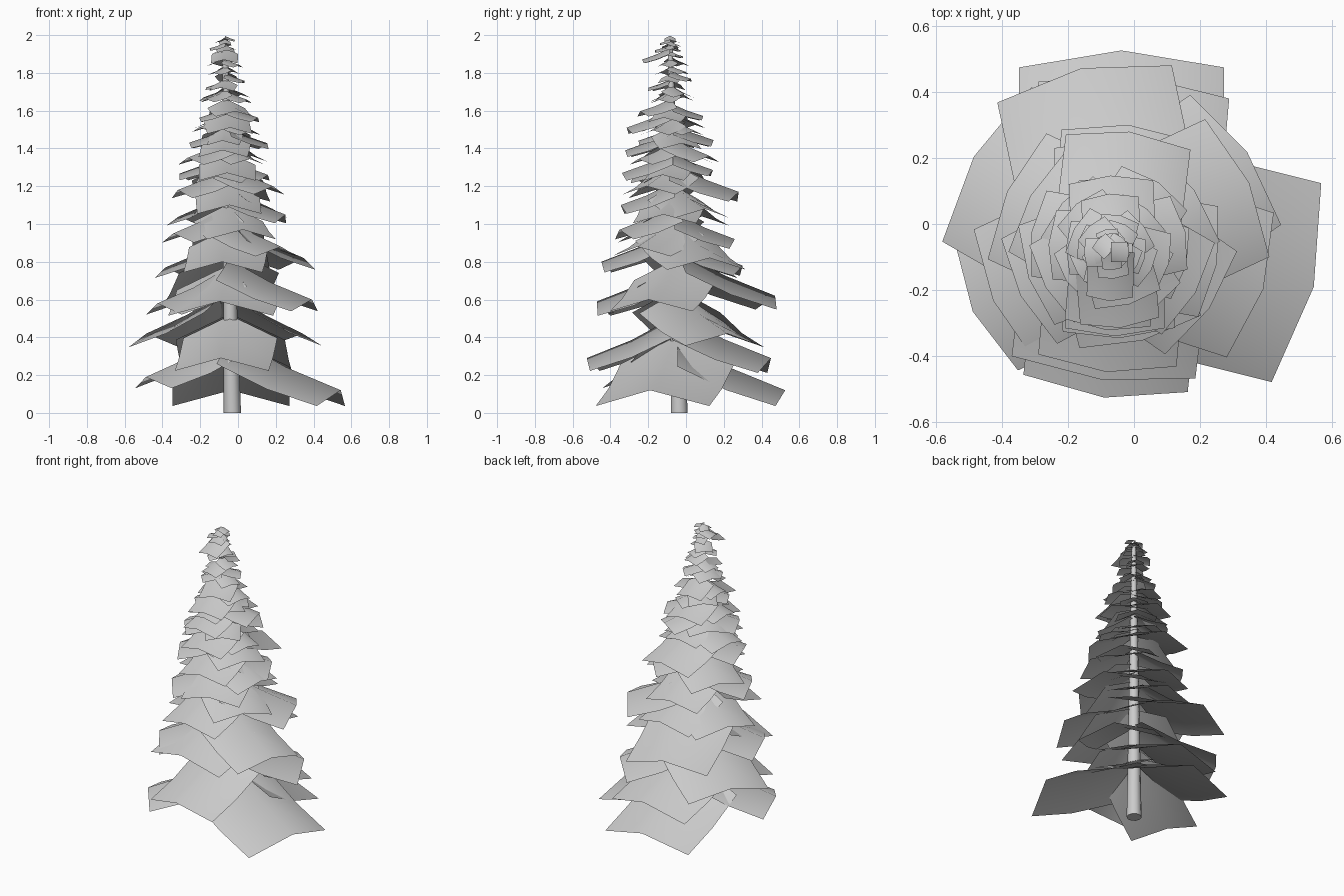
import bpy, bmesh, math, random
from mathutils import Vector

cube = bpy.data.objects.get("Cube")
if cube:
    bpy.data.objects.remove(cube)
random.seed(4)

grey = bpy.data.materials.new("plain grey")
grey.use_nodes = True
grey.diffuse_color = (0.6, 0.6, 0.6, 1)
grey.node_tree.nodes["Principled BSDF"].inputs["Base Color"].default_value = (0.6, 0.6, 0.6, 1)


def axis(z):
    """Centre of the slightly leaning trunk at a height."""
    return Vector((-0.03 - 0.02 * z, -0.035 - 0.025 * z, z))


def add_object(name, bm):
    mesh = bpy.data.meshes.new(name)
    bm.to_mesh(mesh)
    bm.free()
    mesh.materials.append(grey)
    mesh.shade_smooth()
    obj = bpy.data.objects.new(name, mesh)
    bpy.context.collection.objects.link(obj)
    return obj


def add_bough(bm, azimuth, length, tip_z, half_width, slope):
    """Roof-shaped sheet drooping outward, steeper and more folded at the trunk."""
    a = math.radians(azimuth)
    out = Vector((math.cos(a), math.sin(a), 0))
    side = Vector((-out.y, out.x, 0))
    root_z = tip_z + slope * length
    base = axis(root_z)
    rows = []
    for t in (0, 0.5, 1):
        drop = slope * length * (1.3 * t - 0.3 * t * t)
        row = []
        for s in (-1, 0, 1):
            edge = abs(s)
            p = base + out * (length * (t - 0.09 * edge * t)) + side * (s * half_width)
            p.z = root_z - drop - edge * half_width * (0.48 - 0.21 * t)
            row.append(bm.verts.new(p))
        rows.append(row)
    for low, high in zip(rows, rows[1:]):
        for i in range(2):
            bm.faces.new((low[i], high[i], high[i + 1], low[i + 1]))


# Trunk: tapered rings along the leaning axis
bm = bmesh.new()
sides, rings = 10, []
for k in range(7):
    z = 1.95 * k / 6
    r = 0.046 * (1 - 0.7 * k / 6)
    rings.append([bm.verts.new(axis(z) + Vector((r * math.cos(math.tau * i / sides),
                                                 r * math.sin(math.tau * i / sides), 0)))
                  for i in range(sides)])
for low, high in zip(rings, rings[1:]):
    for i in range(sides):
        j = (i + 1) % sides
        bm.faces.new((low[i], low[j], high[j], high[i]))
bm.faces.new(rings[0][::-1])
bm.faces.new(rings[-1])
trunk = add_object("trunk", bm)
bpy.context.view_layer.objects.active = trunk
trunk.select_set(True)
bpy.ops.object.shade_smooth_by_angle(angle=math.radians(40))

# Large boughs, tier by tier: azimuth, length, tip height, half width
tiers = [
    [(-14, 0.6, 0.12, 0.31), (90, 0.57, 0.12, 0.31), (206, 0.5, 0.19, 0.22)],
    [(264, 0.48, 0.29, 0.25), (150, 0.51, 0.42, 0.27), (35, 0.47, 0.42, 0.24),
     (85, 0.5, 0.29, 0.29)],
    [(-18, 0.46, 0.6, 0.23), (102, 0.54, 0.62, 0.27), (205, 0.42, 0.58, 0.22),
     (263, 0.42, 0.59, 0.28)],
    [(265, 0.39, 0.8, 0.21), (25, 0.44, 0.82, 0.23), (155, 0.37, 0.77, 0.21),
     (85, 0.36, 0.78, 0.2)],
    [(90, 0.32, 0.92, 0.19), (-35, 0.34, 0.88, 0.19), (208, 0.33, 0.95, 0.18),
     (285, 0.3, 0.97, 0.19)],
    [(-10, 0.31, 1.05, 0.17), (272, 0.28, 1.1, 0.17), (150, 0.3, 1.04, 0.18),
     (35, 0.29, 1.08, 0.17)],
    [(83, 0.35, 1.17, 0.19), (-30, 0.28, 1.2, 0.16), (200, 0.28, 1.18, 0.16)],
    # Longer boughs up the front
    [(270, 0.27, 1.27, 0.15), (265, 0.25, 1.39, 0.13), (275, 0.24, 1.51, 0.12),
     (268, 0.15, 1.87, 0.07)],
]

# Smaller boughs above, four to a tier, each tier turned by half a step
for j in range(9):
    z = 1.27 + 0.08 * j
    boughs = []
    for n in range(4):
        length = (0.05 + 0.255 * (2 - z)) * random.uniform(0.88, 1.15)
        boughs.append((90 * n + 45 * (j % 2) + random.uniform(-18, 18), length,
                       z + random.uniform(-0.03, 0.02), length * random.uniform(0.48, 0.6)))
    tiers.append(boughs)

for k, boughs in enumerate(tiers):
    bm = bmesh.new()
    for bough in boughs:
        add_bough(bm, *bough, 0.48 - 0.008 * k)
    add_object(f"bough_tier_{k + 1}", bm)

# Crown: small sprigs around the tip
bm = bmesh.new()
for i in range(8):
    add_bough(bm, i * 137, 0.055, 1.974 - 0.009 * i, 0.03, 0.4)
add_object("crown", bm)
